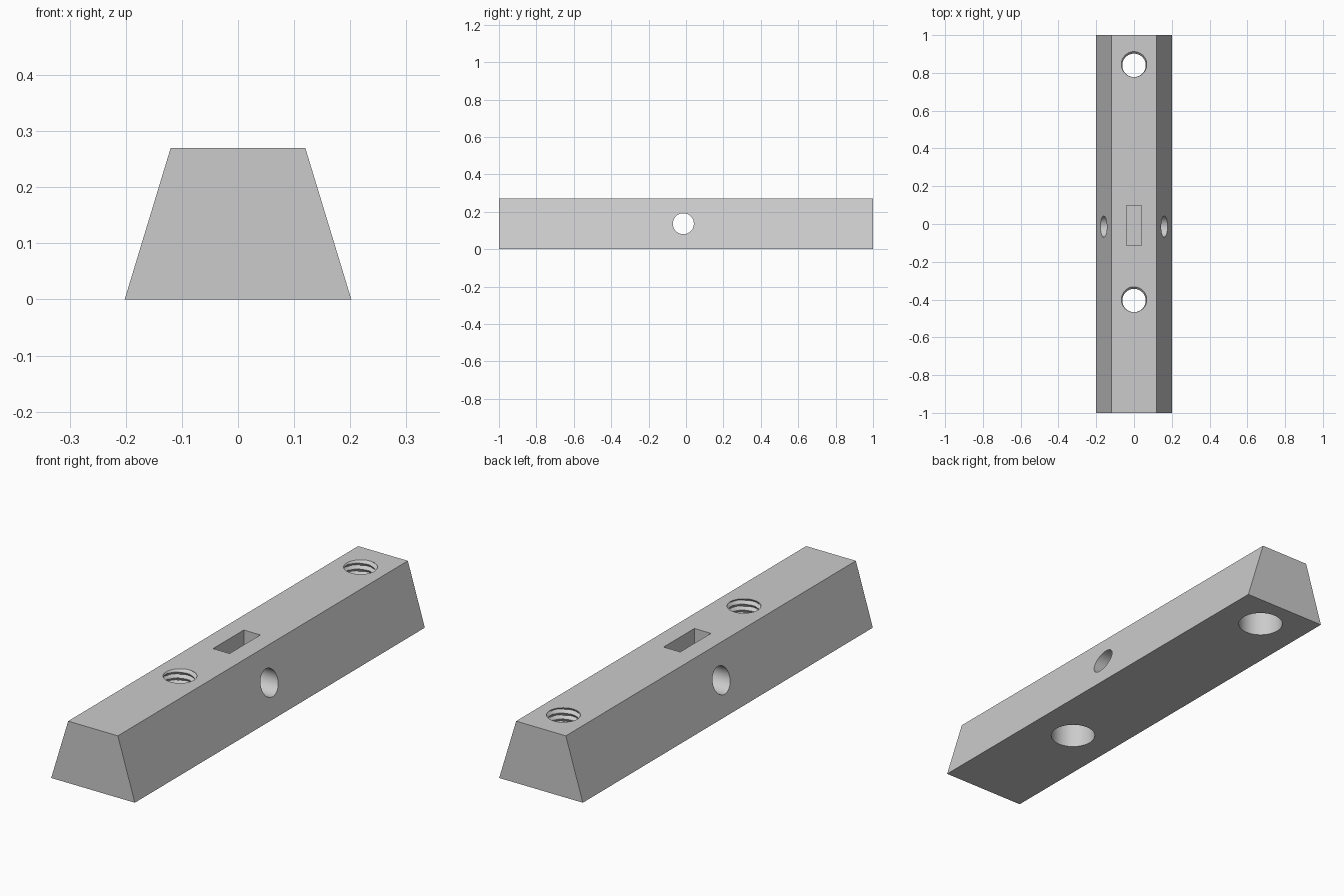
import bpy, bmesh, math
from mathutils import Matrix, Vector

if "Cube" in bpy.data.objects:
    bpy.data.objects.remove(bpy.data.objects["Cube"], do_unlink=True)

HEIGHT = 0.27
HOLE_YS = (0.84, -0.405)

grey = bpy.data.materials.new("plain grey")
grey.use_nodes = True
grey.diffuse_color = (0.6, 0.6, 0.6, 1)
grey.node_tree.nodes["Principled BSDF"].inputs["Base Color"].default_value = (0.6, 0.6, 0.6, 1)


def make_object(name, bm):
    bmesh.ops.recalc_face_normals(bm, faces=bm.faces)
    mesh = bpy.data.meshes.new(name)
    bm.to_mesh(mesh)
    bm.free()
    mesh.materials.append(grey)
    obj = bpy.data.objects.new(name, mesh)
    bpy.context.collection.objects.link(obj)
    return obj


def cylinder(name, radius, depth, matrix):
    bm = bmesh.new()
    bmesh.ops.create_cone(bm, cap_ends=True, segments=64, radius1=radius,
                          radius2=radius, depth=depth, matrix=matrix)
    return make_object(name, bm)


def box(name, low, high):
    low, high = Vector(low), Vector(high)
    bm = bmesh.new()
    bmesh.ops.create_cube(bm, size=1, matrix=Matrix.Translation((low + high) / 2)
                          @ Matrix.Diagonal((high - low).to_4d()))
    return make_object(name, bm)


def threaded_cutter(name, y, z0, z1, minor=0.062, groove=0.012, pitch=0.026):
    """Closed column whose radius follows a helical V groove."""
    bm = bmesh.new()
    segs = 48
    steps = round((z1 - z0) / pitch * 8)
    rings = []
    for i in range(steps + 1):
        z = z0 + (z1 - z0) * i / steps
        ring = []
        for j in range(segs):
            a = math.tau * j / segs
            phase = ((z - HEIGHT) / pitch - (a - math.pi / 2) / math.tau + 0.5) % 1
            r = minor + groove * max(0, 1 - abs(phase - 0.5) * 2.3)
            ring.append(bm.verts.new((r * math.cos(a), y + r * math.sin(a), z)))
        rings.append(ring)
    for low, high in zip(rings, rings[1:]):
        for j in range(segs):
            k = (j + 1) % segs
            bm.faces.new((low[j], low[k], high[k]))
            bm.faces.new((low[j], high[k], high[j]))
    bm.faces.new(rings[0])
    bm.faces.new(rings[-1])
    return make_object(name, bm)


# Tapered bar: trapezoid profile extruded along its length
bm = bmesh.new()
profile = [(-0.202, 0), (0.202, 0), (0.12, HEIGHT), (-0.12, HEIGHT)]
end = bm.faces.new([bm.verts.new((x, -1, z)) for x, z in profile])
extruded = bmesh.ops.extrude_face_region(bm, geom=[end])["geom"]
bmesh.ops.translate(bm, vec=(0, 2, 0),
                    verts=[v for v in extruded if isinstance(v, bmesh.types.BMVert)])
if not end.is_valid or not any(f.calc_center_median().y < -0.99 for f in bm.faces):
    bmesh.ops.holes_fill(bm, edges=bm.edges)
bar = make_object("dovetail_bar", bm)

# Cross hole and the nut slot that meets it
cutters = [
    cylinder("cross_hole_cutter", 0.056, 1,
             Matrix.Translation((0, -0.014, 0.136)) @ Matrix.Rotation(math.pi / 2, 4, 'Y')),
    box("nut_slot_cutter", (-0.04, -0.115, 0.03), (0.04, 0.097, 0.4)),
]

# Threaded holes from the top, wide counterbores from below
for y in HOLE_YS:
    cutters.append(threaded_cutter("thread_cutter", y, 0.1, 0.3))
    cutters.append(cylinder("counterbore_cutter", 0.093, 0.28,
                            Matrix.Translation((0, y, 0))))

bpy.ops.object.select_all(action='DESELECT')
bpy.context.view_layer.objects.active = bar
bar.select_set(True)
for cutter in cutters:
    cutter.hide_render = True
    mod = bar.modifiers.new("cut", 'BOOLEAN')
    mod.operation = 'DIFFERENCE'
    mod.solver = 'EXACT'
    mod.object = cutter
    bpy.ops.object.modifier_apply(modifier=mod.name)
    bpy.data.objects.remove(cutter, do_unlink=True)

# Smooth bore walls, sharp edges everywhere else
bpy.ops.object.shade_smooth_by_angle(angle=math.radians(30))
